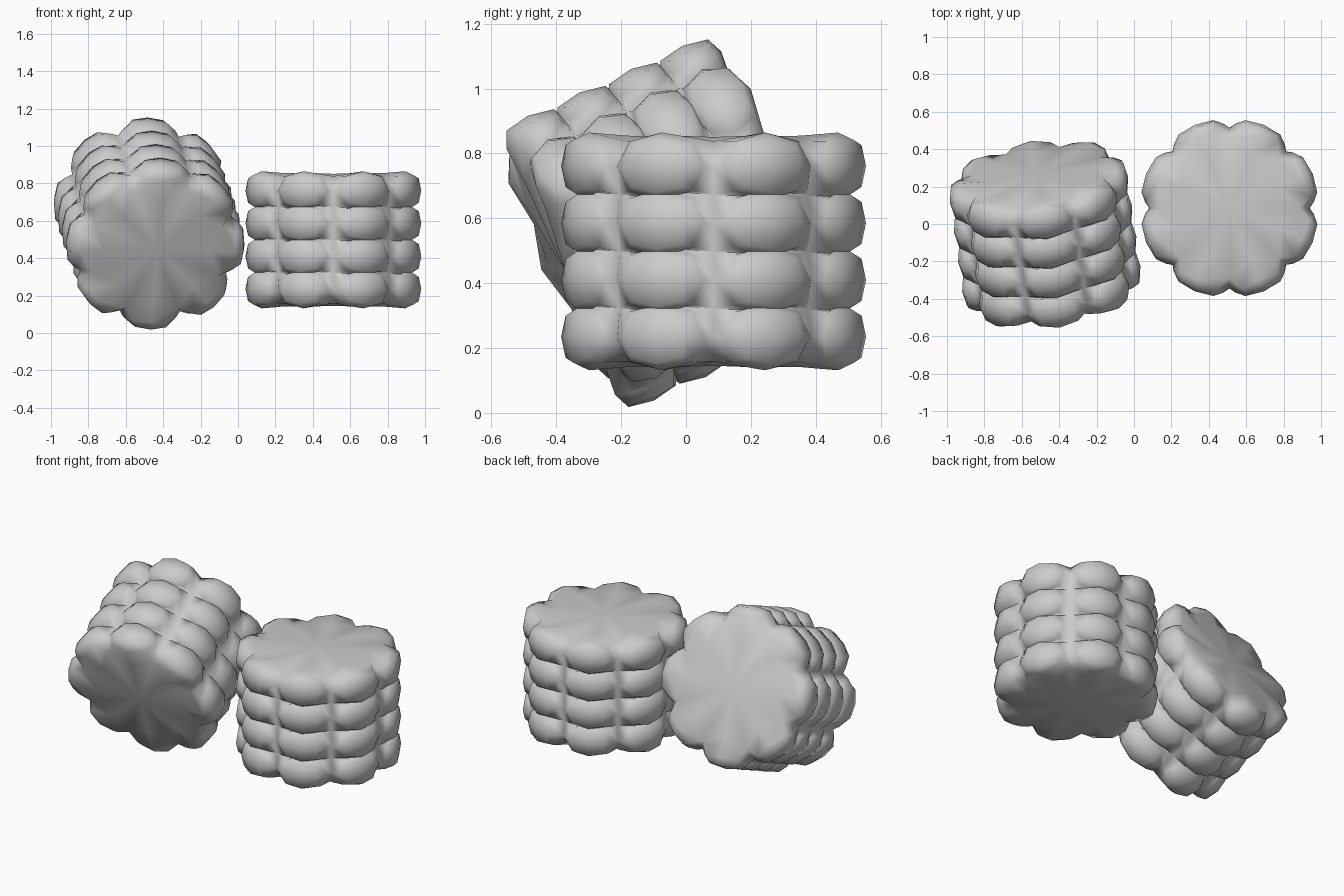
import bpy, bmesh
from math import sin, cos, pi, radians
from mathutils import Vector, Matrix

if "Cube" in bpy.data.objects:
    bpy.data.objects.remove(bpy.data.objects["Cube"])

SIDES, ROWS = 8, 4
HALF_ROW = 0.0877            # half height of one row
OUTER, DEPTH = 0.492, 0.128  # apothem of the bulge faces, extrusion depth
BULGE_W, BULGE_H = 0.171, 0.15  # half width / half height of the extruded faces


def studded_drum(name, matrix):
    bm = bmesh.new()
    radius = (OUTER - DEPTH) / cos(pi / SIDES)
    rings = []
    for j in range(ROWS + 1):
        z = (2 * j - ROWS) * HALF_ROW
        rings.append([bm.verts.new((radius * cos(2 * pi * i / SIDES),
                                    radius * sin(2 * pi * i / SIDES), z))
                      for i in range(SIDES)])
    # flat end caps
    bm.faces.new(rings[0][::-1])
    bm.faces.new(rings[-1])
    # side panels
    panels = []
    for j in range(ROWS):
        for i in range(SIDES):
            k = (i + 1) % SIDES
            panels.append(bm.faces.new((rings[j][i], rings[j][k],
                                        rings[j + 1][k], rings[j + 1][i])))
    bm.normal_update()
    # push every panel out into its own flared block
    bmesh.ops.inset_individual(bm, faces=panels, thickness=0.01)
    for f in panels:
        c = f.calc_center_median()
        out = Vector((c.x, c.y, 0)).normalized()
        side = Vector((-out.y, out.x, 0))
        for v in f.verts:
            d = v.co - c
            s = 1 if d.dot(side) > 0 else -1
            t = 1 if d.z > 0 else -1
            v.co = out * OUTER + side * (s * BULGE_W) + Vector((0, 0, c.z + t * BULGE_H))
    for f in bm.faces:
        f.smooth = True
    me = bpy.data.meshes.new(name)
    bm.to_mesh(me)
    bm.free()
    ob = bpy.data.objects.new(name, me)
    bpy.context.collection.objects.link(ob)
    ob.matrix_world = matrix
    # one level of smoothing rounds the blocks into bulges
    sub = ob.modifiers.new("Rounding", 'SUBSURF')
    sub.levels = sub.render_levels = 1
    return ob


# upright drum on the right
studded_drum("upright_drum", Matrix.Translation((0.51, 0.085, 0.498)))

# tilted drum on the left
axis = Vector((-0.125, 0.905, 0.41)).normalized()
u = axis.cross(Vector((0, 0, 1))).normalized()
w = axis.cross(u)
frame = Matrix((u, w, axis)).transposed().to_4x4()
studded_drum("tilted_drum", Matrix.Translation((-0.475, -0.055, 0.585)) @ frame
             @ Matrix.Rotation(radians(23.5), 4, 'Z'))
